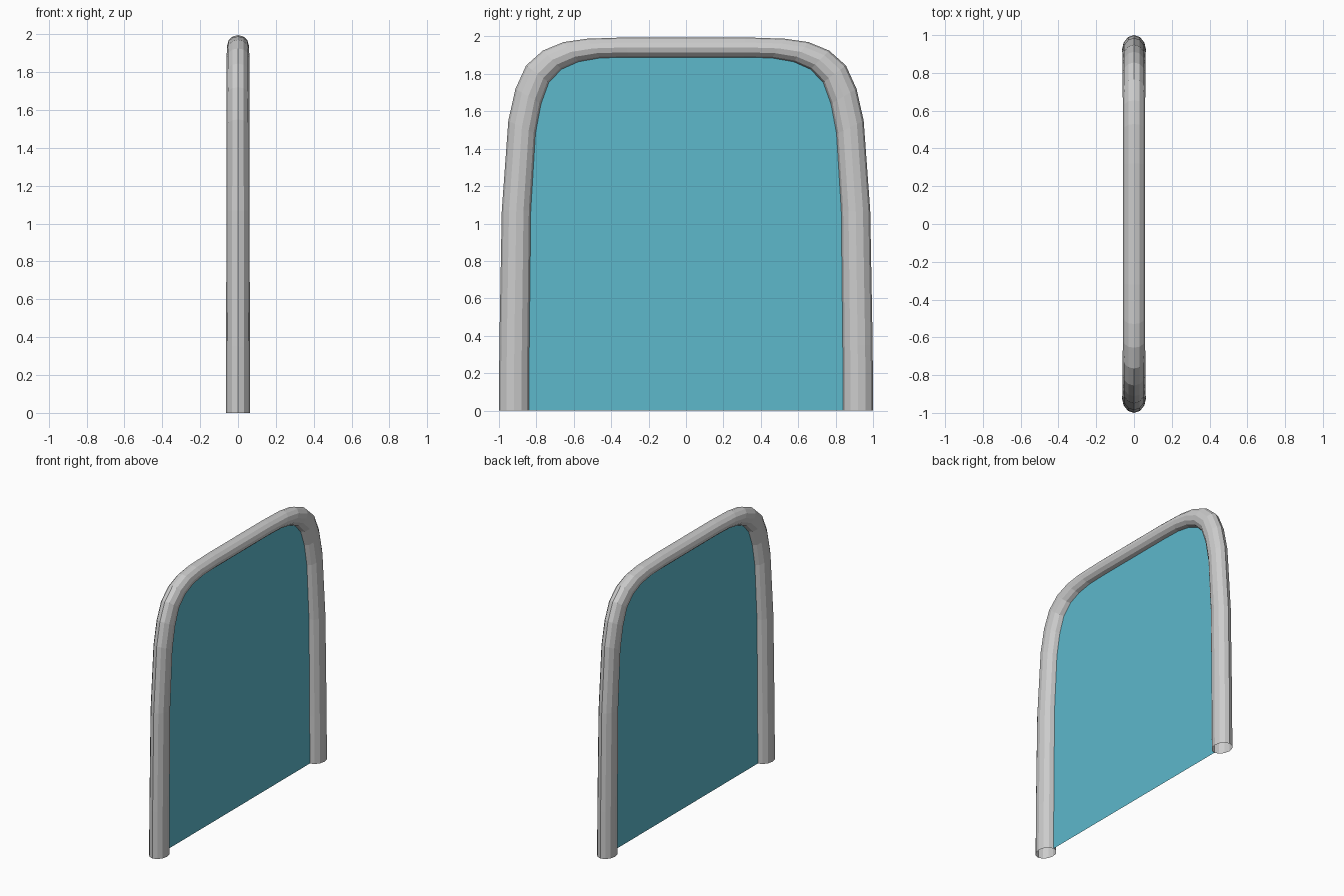
import bpy, bmesh, math
from mathutils import Vector

if "Cube" in bpy.data.objects:
    bpy.data.objects.remove(bpy.data.objects["Cube"])

SIDES = 12
# stations from foot to top centre: outer (y, z), inner (y, z), half thickness in x
HALF = [
    ((1.000, 0.000), (0.840, 0.000), 0.064),
    ((0.998, 0.350), (0.838, 0.350), 0.063),
    ((0.985, 1.070), (0.830, 1.070), 0.061),
    ((0.950, 1.550), (0.805, 1.480), 0.060),
    ((0.912, 1.720), (0.775, 1.640), 0.060),
    ((0.855, 1.845), (0.733, 1.755), 0.060),
    ((0.765, 1.925), (0.665, 1.825), 0.060),
    ((0.655, 1.970), (0.575, 1.865), 0.059),
    ((0.530, 1.988), (0.460, 1.885), 0.058),
    ((0.320, 1.995), (0.310, 1.889), 0.057),
]
mirror = lambda p: (-p[0], p[1])
STATIONS = HALF + [(mirror(o), mirror(i), t) for o, i, t in reversed(HALF)]


def finish(name, bm):
    bmesh.ops.recalc_face_normals(bm, faces=bm.faces)
    mesh = bpy.data.meshes.new(name)
    bm.to_mesh(mesh)
    bm.free()
    obj = bpy.data.objects.new(name, mesh)
    bpy.context.collection.objects.link(obj)
    return obj


# bent tube frame, open at both feet
bm = bmesh.new()
rings = []
for outer, inner, t in STATIONS:
    o, i = Vector((0, *outer)), Vector((0, *inner))
    mid, arm = (o + i) / 2, (o - i) / 2
    rings.append([bm.verts.new(mid + arm * math.cos(a) + Vector((t * math.sin(a), 0, 0)))
                  for a in (2 * math.pi * k / SIDES for k in range(SIDES))])
for r0, r1 in zip(rings, rings[1:]):
    for k in range(SIDES):
        n = (k + 1) % SIDES
        bm.faces.new((r0[k], r0[n], r1[n], r1[k]))
finish("tube_frame", bm)

# flat panel filling the arch
bm = bmesh.new()
bm.faces.new([bm.verts.new((0, *inner)) for _, inner, _ in STATIONS])
panel = finish("panel", bm)
mat = bpy.data.materials.new("blue_panel")
mat.diffuse_color = (0.11, 0.48, 0.60, 1)
mat.use_nodes = True
mat.node_tree.nodes["Principled BSDF"].inputs["Base Color"].default_value = mat.diffuse_color
panel.data.materials.append(mat)
